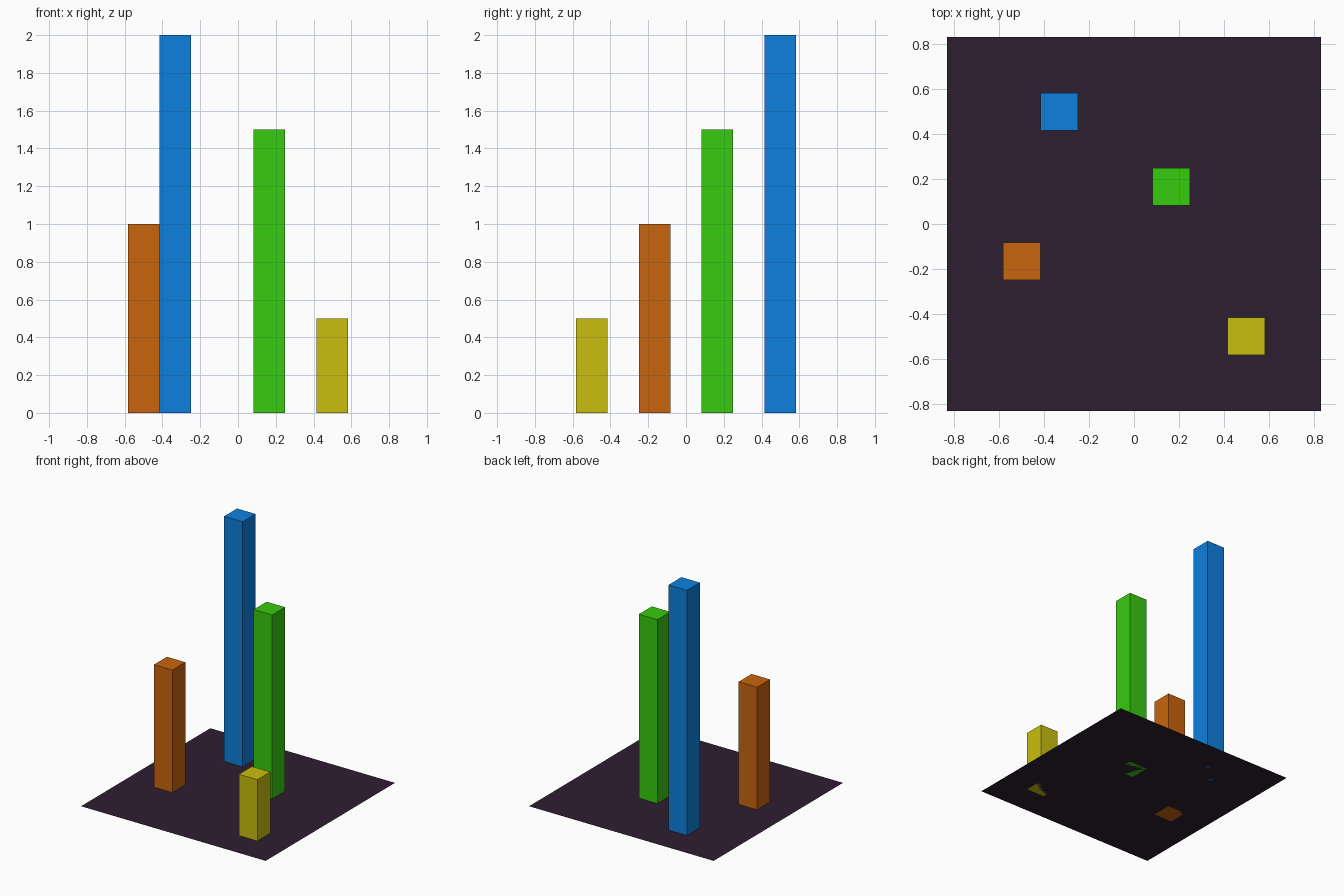
import bpy

if "Cube" in bpy.data.objects:
    bpy.data.objects.remove(bpy.data.objects["Cube"])

UNIT = 1 / 6  # width of one pillar; everything sits on this grid


def linear(c):
    c /= 255
    return c / 12.92 if c <= 0.04045 else ((c + 0.055) / 1.055) ** 2.4


def paint(obj, name, rgb):
    mat = bpy.data.materials.new(name)
    mat.diffuse_color = (*[linear(c) for c in rgb], 1)
    mat.use_nodes = True
    mat.node_tree.nodes["Principled BSDF"].inputs["Base Color"].default_value = mat.diffuse_color
    obj.data.materials.append(mat)


def pillar(color, x, y, height, rgb):
    # square bar standing on the base plane
    bpy.ops.mesh.primitive_cube_add(size=1, location=(x * UNIT, y * UNIT, height / 2))
    obj = bpy.context.object
    obj.name = color + "_pillar"
    obj.scale = (UNIT, UNIT, height)
    bpy.ops.object.transform_apply(location=False, rotation=False, scale=True)
    paint(obj, color, rgb)


# flat square base
bpy.ops.mesh.primitive_plane_add(size=10 * UNIT)
base = bpy.context.object
base.name = "base_plane"
paint(base, "dark_purple", (46, 30, 48))

# four pillars of rising height
pillar("yellow", 3, -3, 0.5, (201, 191, 14))
pillar("orange", -3, -1, 1.0, (201, 101, 13))
pillar("green", 1, 1, 1.5, (55, 203, 16))
pillar("blue", -2, 3, 2.0, (13, 128, 222))
